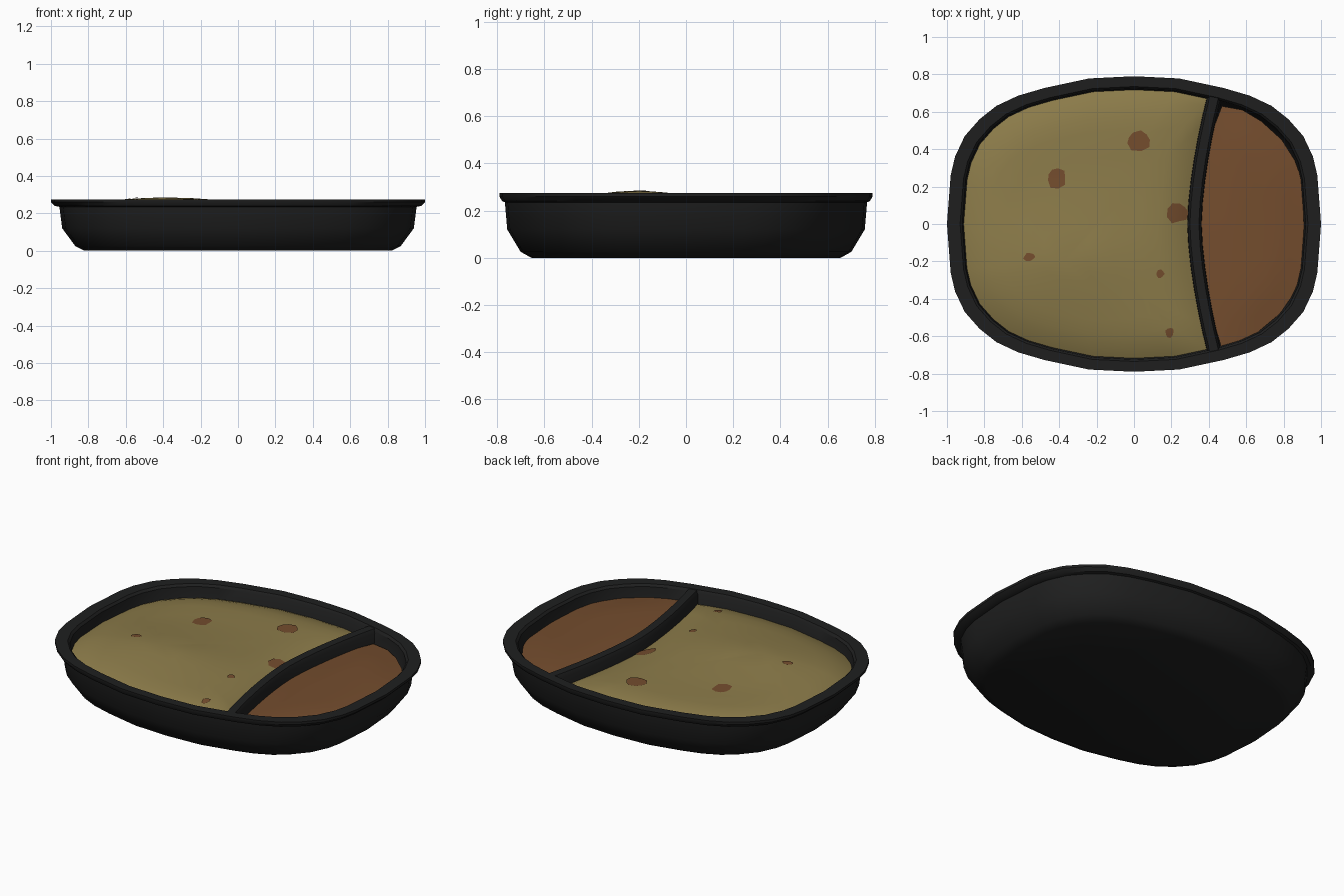
import bpy, math, random
from mathutils import Vector
from mathutils.geometry import intersect_point_line

if "Cube" in bpy.data.objects:
    bpy.data.objects.remove(bpy.data.objects["Cube"])

random.seed(4)

def material(name, rgb):
    m = bpy.data.materials.new(name)
    m.diffuse_color = (*rgb, 1)
    m.use_nodes = True
    m.node_tree.nodes["Principled BSDF"].inputs["Base Color"].default_value = m.diffuse_color
    return m

BLACK = material("black_plastic", (0.0135, 0.0138, 0.0138))
OLIVE = material("olive_mash", (0.262, 0.200, 0.068))
BROWN = material("brown_sauce", (0.175, 0.074, 0.027))

def make(name, verts, faces, mat, angle=35):
    me = bpy.data.meshes.new(name)
    me.from_pydata(verts, [], faces)
    me.materials.append(mat)
    ob = bpy.data.objects.new(name, me)
    bpy.context.collection.objects.link(ob)
    bpy.ops.object.select_all(action='DESELECT')
    ob.select_set(True)
    bpy.context.view_layer.objects.active = ob
    bpy.ops.object.shade_smooth_by_angle(angle=math.radians(angle))
    return ob

def bridge(a, b, n):
    return [(a + i, a + (i + 1) % n, b + (i + 1) % n, b + i) for i in range(n)]

# Rounded tray outline, unit scale, one quadrant mirrored to four
quad = [(1, 0), (0.98, 0.33), (0.957, 0.455), (0.905, 0.595), (0.825, 0.71),
        (0.735, 0.80), (0.62, 0.868), (0.48, 0.92), (0.24, 0.985)]
outline = quad + [(0, 1)] + [(-x, y) for x, y in quad[:0:-1]]
outline += [(-x, -y) for x, y in outline]
N = len(outline)

# Tray shell: rings of (half width, half depth, height) from the underside to the inner floor
rings = [(0.82, 0.655, 0), (0.87, 0.70, 0.025), (0.94, 0.757, 0.12), (0.955, 0.767, 0.235),
         (0.98, 0.779, 0.24), (1.0, 0.79, 0.26), (1.0, 0.79, 0.275), (0.93, 0.735, 0.275),
         (0.918, 0.724, 0.262), (0.908, 0.716, 0.18), (0.87, 0.68, 0.08), (0.80, 0.63, 0.03)]
verts = [(x * a, y * b, z) for a, b, z in rings for x, y in outline]
faces = []
for k in range(len(rings) - 1):
    faces += bridge(k * N, k * N + N, N)
faces += [tuple(range(N - 1, -1, -1)), tuple(range((len(rings) - 1) * N, len(rings) * N))]
make("tray_shell", verts, faces, BLACK)

# Curved divider between the compartments, swept along y
def divider_x(y):
    return 0.323 + 0.108 * (abs(y) / 0.69) ** 1.6

section = [(-0.042, 0.12), (-0.036, 0.25), (-0.024, 0.272), (0.024, 0.272), (0.036, 0.25), (0.042, 0.12)]
S, steps = len(section), 12
verts, faces = [], []
for j in range(steps + 1):
    y = -0.69 + 1.38 * j / steps
    verts += [(divider_x(y) + dx, y, z) for dx, z in section]
for j in range(steps):
    faces += bridge(j * S, j * S + S, S)
faces = [f[::-1] for f in faces] + [tuple(range(S)), tuple(range((steps + 1) * S - 1, steps * S - 1, -1))]
make("divider", verts, faces, BLACK)

# Food fill: rounded sheet whose height depends on the distance to its outline
def edge_distance(p, poly):
    best = 9
    for i, a in enumerate(poly):
        b = poly[(i + 1) % len(poly)]
        q, t = intersect_point_line(p, a, b)
        q = a if t < 0 else b if t > 1 else q
        best = min(best, (p - q).length)
    return best

def fill(name, poly, center, height, mat):
    n = len(poly)
    scales = [1, 0.96, 0.91, 0.84, 0.75, 0.6, 0.4, 0.2]
    verts, faces = [], []
    for s in scales:
        for p in poly:
            q = center + (p - center) * s
            verts.append((q.x, q.y, height(q)))
    for k in range(len(scales) - 1):
        faces += bridge(k * n, k * n + n, n)
    verts.append((center.x, center.y, height(center)))
    last = (len(scales) - 1) * n
    faces += [(last + i, last + (i + 1) % n, len(verts) - 1) for i in range(n)]
    make(name, verts, faces, mat, 60)

# Mash in the large compartment
mash = [Vector((x * 0.915, y * 0.722)) for x, y in outline if x < 0.4]
mash += [Vector((divider_x(y) - 0.03, y)) for y in [-0.67 + 1.34 * i / 10 for i in range(11)]]

def mash_height(p):
    d = min(edge_distance(p, mash) / 0.2, 1)
    peak = math.exp(-((p.x + 0.38) ** 2 / 0.2 + (p.y + 0.2) ** 2 / 0.07))
    return 0.195 + 0.047 * (1 - (1 - d) ** 2) + 0.043 * peak

fill("mash_filling", mash, Vector((-0.38, -0.2)), mash_height, OLIVE)

# Sauce in the small compartment
sauce = [Vector(p) for p in [(0.47, -0.67), (0.66, -0.58), (0.78, -0.48), (0.87, -0.35), (0.905, -0.2),
         (0.908, 0), (0.9, 0.23), (0.86, 0.34), (0.79, 0.45), (0.68, 0.55), (0.58, 0.61), (0.47, 0.63)]]
sauce += [Vector((divider_x(y) + 0.033, y)) for y in (0.5, 0.35, 0.2, 0.1, 0, -0.1, -0.2, -0.35, -0.5)]

def sauce_height(p):
    return 0.2 + 0.02 * min(edge_distance(p, sauce) / 0.15, 1)

fill("sauce_filling", sauce, Vector((0.62, 0)), sauce_height, BROWN)

# Brown flecks lying on the mash
for i, (x, y, rx, ry) in enumerate([(0.025, 0.45, 0.075, 0.06), (-0.415, 0.25, 0.06, 0.06),
                                    (0.235, 0.06, 0.06, 0.062), (-0.56, -0.175, 0.033, 0.025),
                                    (0.14, -0.268, 0.023, 0.024), (0.19, -0.58, 0.025, 0.033)]):
    pts = [Vector((x, y))]
    radii = [random.uniform(0.7, 1.1) for k in range(9)]
    for scale in (0.5, 1):
        for k in range(9):
            a, r = math.tau * k / 9, radii[k] * scale
            pts.append(Vector((x + rx * r * math.cos(a), y + ry * r * math.sin(a))))
    verts = [(p.x, p.y, mash_height(p) + 0.004) for p in pts]
    faces = [(0, 1 + k, 1 + (k + 1) % 9) for k in range(9)] + [f[::-1] for f in bridge(1, 10, 9)]
    make("brown_fleck_%d" % (i + 1), verts, faces, BROWN, 60)
